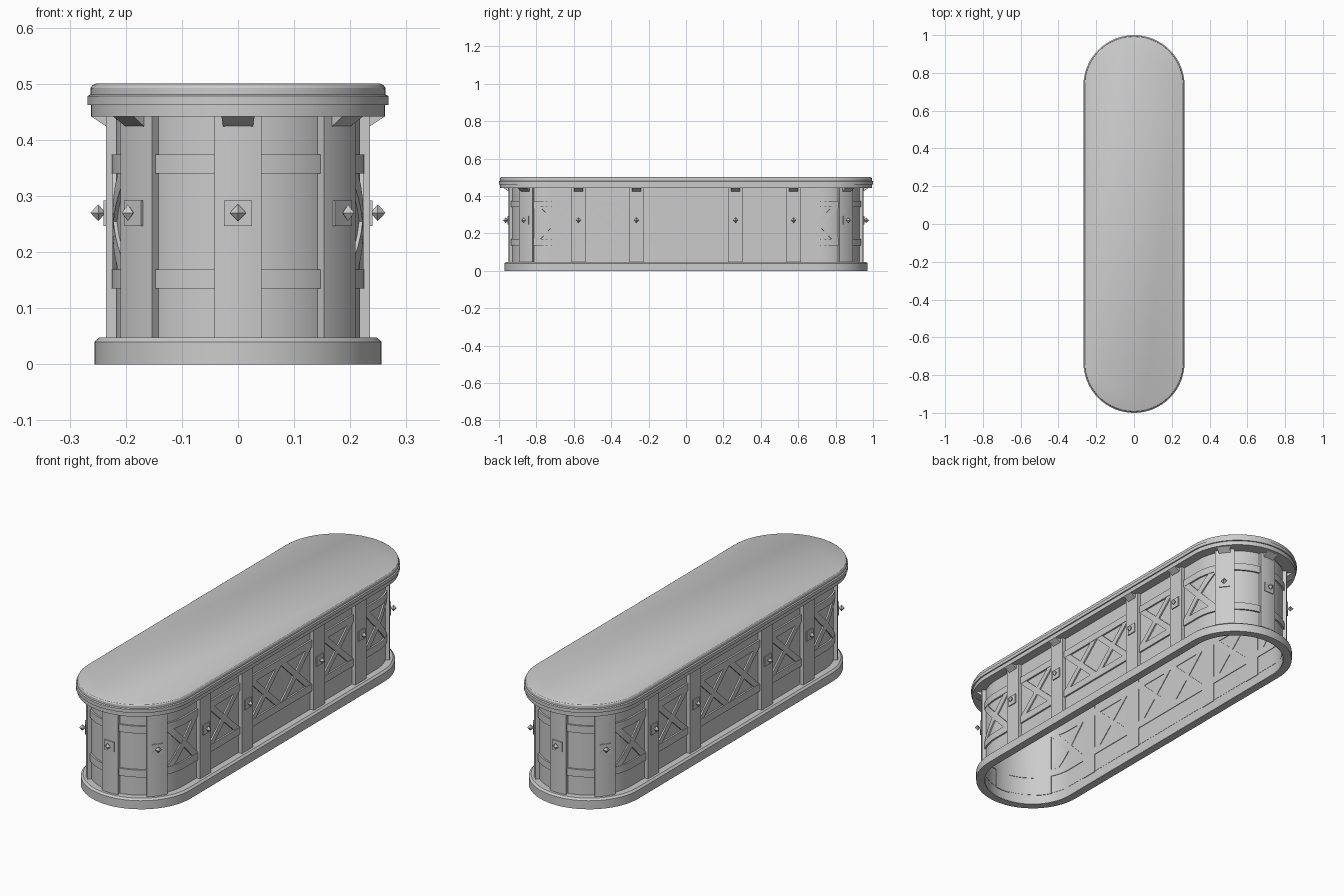
import bpy, bmesh, math

if "Cube" in bpy.data.objects:
    bpy.data.objects.remove(bpy.data.objects["Cube"])

C, R = 0.715, 0.22            # arc centre and reference radius of the body
END = C + R * math.pi / 2     # path position of the middle of each end
QUARTERS = [(sx, sy) for sx in (1, -1) for sy in (1, -1)]


def P(s, r, z, q):
    """Point at path distance s, offset r, height z, in mirrored quarter q."""
    if s <= C:
        x, y = r, s
    else:
        a = (s - C) / R
        x, y = r * math.cos(a), C + r * math.sin(a)
    return (x * q[0], y * q[1], z)


def finish(name, bm, angle=30):
    bmesh.ops.recalc_face_normals(bm, faces=bm.faces)
    me = bpy.data.meshes.new(name)
    bm.to_mesh(me)
    bm.free()
    ob = bpy.data.objects.new(name, me)
    bpy.context.collection.objects.link(ob)
    bpy.ops.object.select_all(action='DESELECT')
    ob.select_set(True)
    bpy.context.view_layer.objects.active = ob
    bpy.ops.object.shade_smooth_by_angle(angle=math.radians(angle))
    return ob


def stadium(name, profile, c, cap=False, n=32):
    """Sweep an (offset, height) profile round a stadium outline."""
    bm = bmesh.new()
    rings = []
    for r, z in profile:
        ring = []
        for side in (1, -1):
            for i in range(n + 1):
                a = math.pi * i / n
                ring.append(bm.verts.new((side * r * math.cos(a), side * (c + r * math.sin(a)), z)))
        rings.append(ring)
    m = len(rings[0])
    for lo, hi in zip(rings, rings[1:]):
        for i in range(m):
            j = (i + 1) % m
            bm.faces.new((lo[i], lo[j], hi[j], hi[i]))
    if cap:
        bm.faces.new(rings[-1])
    return finish(name, bm)


def slab(bm, a0, a1, b0, b1, r0, r1, q, n=8):
    """Curved plank between edge a0-a1 and edge b0-b1, given as (s, z)."""
    rows = []
    for i in range(n + 1):
        t = i / n
        lo = [a0[k] + (b0[k] - a0[k]) * t for k in (0, 1)]
        hi = [a1[k] + (b1[k] - a1[k]) * t for k in (0, 1)]
        rows.append([bm.verts.new(P(s, r, z, q)) for (s, z), r in
                     ((lo, r0), (lo, r1), (hi, r1), (hi, r0))])
    for u, v in zip(rows, rows[1:]):
        for k in range(4):
            bm.faces.new((u[k], u[(k + 1) % 4], v[(k + 1) % 4], v[k]))
    bm.faces.new(rows[0])
    bm.faces.new(rows[-1])


def rect(bm, s0, s1, z0, z1, r0, r1, q, n=8):
    slab(bm, (s0, z0), (s0, z1), (s1, z0), (s1, z1), r0, r1, q, n)


# Main shells: plinth, wall and counter top
stadium("base_plinth", [(0.218, 0), (0.256, 0), (0.256, 0.04), (0.247, 0.048), (0.216, 0.048)], C)
stadium("body_wall", [(0.217, 0.0), (0.217, 0.445)], C)
stadium("counter_top", [(0.205, 0.442), (0.262, 0.442), (0.262, 0.462), (0.268, 0.462),
                        (0.268, 0.478), (0.263, 0.481), (0.263, 0.492), (0.260, 0.497),
                        (0.254, 0.5)], 0.732, cap=True)

# Posts with spikes and brackets; the end post is shared by two quarters
posts, plates = bmesh.new(), bmesh.new()
spikes, brackets = bmesh.new(), bmesh.new()
for s, h in ((0.265, 0.041), (0.575, 0.041), (0.861, 0.043), (END, 0.039)):
    for q in QUARTERS:
        if s == END and q[0] < 0:
            continue
        rect(posts, s - h, s + h, 0.044, 0.444, 0.214, 0.235, q)
        rect(plates, s - 0.023, s + 0.023, 0.246, 0.292, 0.23, 0.24, q, 1)

        # Eight-sided stud
        tip = spikes.verts.new(P(s, 0.263, 0.27, q))
        back = spikes.verts.new(P(s, 0.236, 0.27, q))
        mid = [spikes.verts.new(P(s + d, 0.249, 0.27 + e, q))
               for d, e in ((0.013, 0), (0, 0.015), (-0.013, 0), (0, -0.015))]
        for k in range(4):
            spikes.faces.new((mid[k], mid[(k + 1) % 4], tip))
            spikes.faces.new((mid[(k + 1) % 4], mid[k], back))

        # Wedge under the counter overhang
        ends = [[brackets.verts.new(P(s + d, r, z, q))
                 for r, z in ((0.232, 0.422), (0.262, 0.442), (0.232, 0.443))]
                for d in (-0.025, 0.025)]
        for k in range(3):
            j = (k + 1) % 3
            brackets.faces.new((ends[0][k], ends[0][j], ends[1][j], ends[1][k]))
        for e in ends:
            brackets.faces.new(e)
finish("posts", posts)
finish("stud_plates", plates)
finish("studs", spikes, 10)
finish("top_brackets", brackets, 10)

# Horizontal rails and crossed braces in the panels
rails, braces = bmesh.new(), bmesh.new()
W = 0.02
for q in QUARTERS:
    for s0, s1, crossed in ((0, 0.225, True), (0.305, 0.535, True),
                            (0.615, 0.82, True), (0.902, END - 0.037, False)):
        for z in (0.135, 0.34):
            rect(rails, s0, s1, z, z + 0.034, 0.214, 0.225, q)
        if crossed:
            for a, b in ((s0 + W, s1 - W), (s1 - W, s0 + W)):
                slab(braces, (a - W, 0.168), (a + W, 0.168), (b - W, 0.341), (b + W, 0.341),
                     0.214, 0.2235, q)
finish("panel_rails", rails)
finish("cross_braces", braces)
